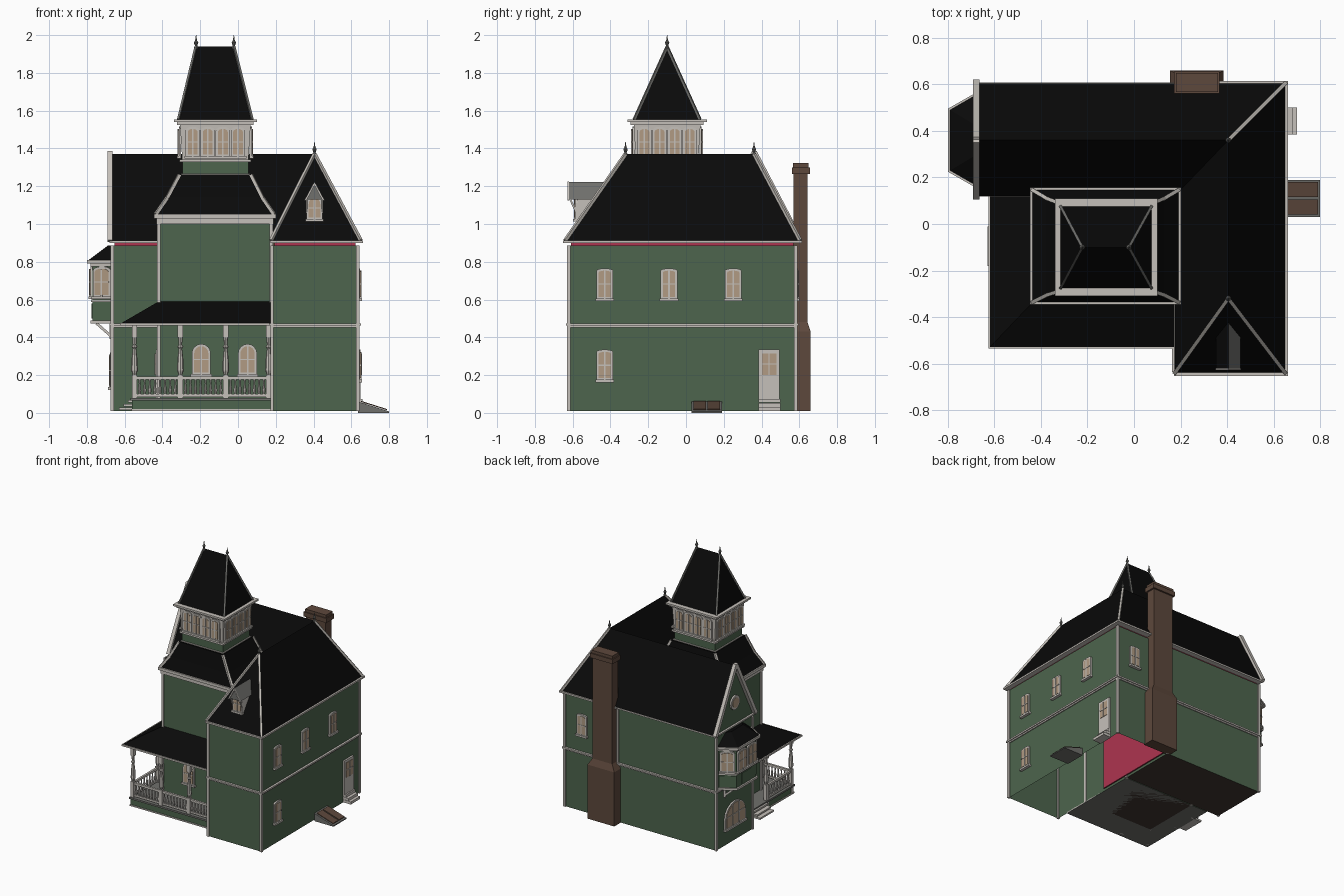
import bpy, bmesh, math
from mathutils import Matrix, Vector

if "Cube" in bpy.data.objects:
    bpy.data.objects.remove(bpy.data.objects["Cube"], do_unlink=True)

COLOURS = {
    "green": (0.075, 0.13, 0.075), "black": (0.003, 0.003, 0.003),
    "trim": (0.56, 0.53, 0.49), "grey": (0.16, 0.16, 0.15),
    "tan": (0.44, 0.33, 0.23), "brick": (0.11, 0.065, 0.045),
    "red": (0.42, 0.035, 0.08), "floor": (0.05, 0.035, 0.03),
}
MATS = {}
for key, rgb in COLOURS.items():
    m = bpy.data.materials.new(key + " paint")
    m.use_nodes = True
    m.diffuse_color = (*rgb, 1)
    bsdf = m.node_tree.nodes["Principled BSDF"]
    bsdf.inputs["Base Color"].default_value = (*rgb, 1)
    bsdf.inputs["Roughness"].default_value = 0.8
    MATS[key] = m


def rect(x0, x1, y0, y1, grow=0):
    a, b, c, d = x0 - grow, x1 + grow, y0 - grow, y1 + grow
    return [(a, c), (b, c), (b, d), (a, d)]


def ring(x, y, r, n=8):
    return [(x + r * math.cos(math.tau * i / n), y + r * math.sin(math.tau * i / n)) for i in range(n)]


def wall(p, q):
    """Frame on the wall from p to q: local x along it, local -y outwards."""
    p, q = Vector((*p, 0)), Vector((*q, 0))
    d = q - p
    return Matrix.Translation((p + q) / 2) @ Matrix.Rotation(math.atan2(d.y, d.x), 4, "Z")


def arch(w, z0, z1, rise, n=8):
    top = [(w / 2 * math.cos(math.pi * i / n), z1 - rise + rise * math.sin(math.pi * i / n)) for i in range(n + 1)]
    return [(-w / 2, z0), (w / 2, z0)] + top


class Part:
    def __init__(self, name):
        self.name, self.bm, self.mats = name, bmesh.new(), []

    def slot(self, colour):
        if colour not in self.mats:
            self.mats.append(colour)
        return self.mats.index(colour)

    def loft(self, low, high, colour, bottom=True):
        """Join two matching 3D loops into a capped solid."""
        a = [self.bm.verts.new(v) for v in low]
        b = [self.bm.verts.new(v) for v in high]
        n = len(a)
        loops = [b] + [[a[i], a[(i + 1) % n], b[(i + 1) % n], b[i]] for i in range(n)]
        if bottom:
            loops.append(a[::-1])
        for loop in loops:
            self.bm.faces.new(loop).material_index = self.slot(colour)

    def prism(self, low, z0, high, z1, colour, bottom=True):
        self.loft([(x, y, z0) for x, y in low], [(x, y, z1) for x, y in high], colour, bottom)

    def slab(self, plan, z0, z1, colour, bottom=True):
        self.prism(plan, z0, plan, z1, colour, bottom)

    def plate(self, M, pts, o0, o1, colour):
        self.loft([M @ Vector((u, -o0, v)) for u, v in pts], [M @ Vector((u, -o1, v)) for u, v in pts], colour)

    def beam(self, p, q, r, colour="trim"):
        p, q = Vector(p), Vector(q)
        R = (q - p).to_track_quat("Z", "Y")
        c = [R @ Vector((x, y, 0)) for x, y in rect(-r, r, -r, r)]
        self.loft([p + v for v in c], [q + v for v in c], colour)

    def turned(self, x, y, profile, colour="trim"):
        for (r0, z0), (r1, z1) in zip(profile, profile[1:]):
            self.prism(ring(x, y, r0), z0, ring(x, y, r1), z1, colour)

    def recolour(self, rule, colour):
        i = self.slot(colour)
        for f in self.bm.faces:
            f.normal_update()
            if rule(f):
                f.material_index = i

    def finish(self):
        bmesh.ops.remove_doubles(self.bm, verts=self.bm.verts, dist=0.00005)
        bmesh.ops.dissolve_degenerate(self.bm, edges=self.bm.edges, dist=0.00005)
        bmesh.ops.recalc_face_normals(self.bm, faces=self.bm.faces)
        mesh = bpy.data.meshes.new(self.name)
        self.bm.to_mesh(mesh)
        self.bm.free()
        for c in self.mats:
            mesh.materials.append(MATS[c])
        bpy.context.collection.objects.link(bpy.data.objects.new(self.name, mesh))


def window(part, M, u, w, z0, z1, rise=0.012, lights=2):
    M = M @ Matrix.Translation((u, 0, 0))
    part.plate(M, arch(w, z0, z1, rise), 0, 0.012, "trim")
    part.plate(M, arch(w - 0.024, z0 + 0.014, z1 - 0.012, rise * 0.8), 0.012, 0.015, "tan")
    for i in range(1, lights):
        c = (i / lights - 0.5) * (w - 0.024)
        part.plate(M, rect(c - 0.004, c + 0.004, z0, z1 - 0.012), 0.012, 0.019, "trim")
    mid = (z0 + z1) / 2
    part.plate(M, rect(-w / 2 + 0.01, w / 2 - 0.01, mid - 0.003, mid + 0.003), 0.012, 0.018, "trim")
    part.plate(M, rect(-w / 2 - 0.006, w / 2 + 0.006, z0 - 0.008, z0 + 0.006), 0, 0.022, "trim")


EAST, WEST = (0.18, 0.635, -0.62, 0.58), (-0.665, 0.18, 0.135, 0.58)
TOWER = (-0.42, 0.175, -0.32, 0.13)

# Wall blocks, with the red lining showing under the eaves
p = Part("walls")
p.slab(rect(*EAST), 0.01, 0.887, "green", bottom=False)
p.slab(rect(*WEST), 0.01, 0.887, "green")
p.slab(rect(*TOWER), 0.01, 1.03, "green")
p.recolour(lambda f: f.normal.z < -0.9, "floor")
p.finish()
p = Part("inner_lining")
for body in (EAST, WEST):
    p.slab(rect(*body, grow=-0.012), 0.88, 0.905, "red")
p.slab(rect(0.19, 0.2, -0.1, 0.57), 0.02, 0.8, "red")
p.finish()

# Corner boards and floor band
p = Part("wall_trim")
for body, top in ((EAST, 0.887), (WEST, 0.887), (TOWER, 1.03)):
    for x, y in rect(*body):
        p.slab(rect(x - 0.009, x + 0.009, y - 0.009, y + 0.009), 0.01, top, "trim")
for body in (EAST, WEST):
    p.slab(rect(*body, grow=0.016), 0.462, 0.474, "trim")
    p.slab(rect(*body, grow=0.008), 0.452, 0.462, "trim")
p.finish()

# Main roofs: hipped east wing and gabled west wing
FRONT, BACK = (0.405, -0.32), (0.405, 0.36)
p = Part("main_roof")
eave = rect(0.175, 0.65, -0.64, 0.605)
p.prism(eave, 0.91, [FRONT, FRONT, BACK, BACK], 1.37, "black")
gable = rect(-0.665, 0.405, 0.12, 0.605)
p.prism(gable, 0.91, [(-0.665, 0.36), BACK, BACK, (-0.665, 0.36)], 1.37, "black")
p.recolour(lambda f: f.normal.x < -0.95, "green")
p.finish()
p = Part("roof_trim")
p.slab(rect(0.172, 0.662, -0.652, 0.615), 0.9, 0.913, "trim")
p.slab(rect(-0.68, 0.3, 0.118, 0.608), 0.9, 0.911, "trim")
for corner, apex in ((eave[0], FRONT), (eave[1], FRONT), (eave[2], BACK)):
    p.beam((*corner, 0.912), (*apex, 1.37), 0.008)
for y in (0.118, 0.608):
    p.beam((-0.678, y, 0.91), (-0.678, 0.362, 1.38), 0.014)
west_wall = wall((-0.665, 0.58), (-0.665, 0.135))
p.plate(west_wall, [(u, z + 1.08) for u, z in ring(0, 0, 0.055, 16)], 0, 0.012, "trim")
p.plate(west_wall, [(u, z + 1.08) for u, z in ring(0, 0, 0.038, 16)], 0.012, 0.015, "tan")
p.finish()

# Tower: cornice, flared skirt roof, lantern storey and steep cap
MID, LANTERN = (-0.31, 0.07, -0.285, 0.085), (-0.295, 0.055, -0.265, 0.065)
p = Part("tower_cornice")
p.slab(rect(*TOWER, grow=0.012), 1.0, 1.03, "trim")
p.slab(rect(*TOWER, grow=0.026), 1.03, 1.052, "trim")
p.finish()
p = Part("tower_skirt_roof")
bends = [(rect(*TOWER, grow=0.016), 1.052), (rect(-0.375, 0.13, -0.305, 0.11), 1.14), (rect(*MID), 1.262)]
for (a, z0), (b, z1) in zip(bends, bends[1:]):
    p.prism(a, z0, b, z1, "black")
    for s, t in zip(a, b):
        p.beam((*s, z0), (*t, z1), 0.008)
p.finish()
p = Part("lantern")
p.slab(rect(*LANTERN), 1.25, 1.34, "green")
p.slab(rect(*LANTERN, grow=0.008), 1.256, 1.268, "trim")
p.prism(rect(*LANTERN), 1.335, rect(*LANTERN, grow=0.012), 1.53, "trim")
p.slab(rect(*LANTERN, grow=0.014), 1.328, 1.342, "trim")
p.slab(rect(*LANTERN, grow=0.028), 1.525, 1.54, "trim")
p.slab(rect(*LANTERN, grow=0.045), 1.54, 1.554, "trim")
c = rect(*LANTERN, grow=0.006)
for i in range(4):
    M = wall(c[i], c[(i + 1) % 4])
    for k in range(4):
        window(p, M, (k - 1.5) * 0.08, 0.076, 1.355, 1.515, 0.02)
p.finish()
p = Part("tower_cap_roof")
L, R = (-0.222, -0.1), (-0.022, -0.1)
base = rect(-0.315, 0.075, -0.275, 0.075)
p.prism(base, 1.553, [L, R, R, L], 1.94, "black")
for s, t in zip(base, (L, R, R, L)):
    p.beam((*s, 1.553), (*t, 1.94), 0.006, "grey")
p.finish()
p = Part("finials")
for (x, y), z in ((L, 1.93), (R, 1.93), (FRONT, 1.365), (BACK, 1.365)):
    p.turned(x, y, [(0.012, z), (0.006, z + 0.015), (0.012, z + 0.03), (0.005, z + 0.042), (0.001, z + 0.07)], "grey")
p.finish()

# Dormer on the front hip
p = Part("dormer")
M = wall((0.355, -0.575), (0.455, -0.575))
p.plate(M, rect(-0.04, 0.04, 1.015, 1.15), -0.09, 0, "trim")
p.plate(M, [(-0.052, 1.13), (0.052, 1.13), (0, 1.222)], -0.17, 0.045, "grey")
p.recolour(lambda f: abs(f.normal.x) > 0.5 and f.calc_center_median().z > 1.15 and f.calc_center_median().x < 0.405, "black")
for s in (-1, 1):
    p.plate(M, [(s * 0.054, 1.125), (s * 0.042, 1.125), (0, 1.205), (0, 1.225)], 0.045, 0.053, "trim")
    p.beam((0.405 + s * 0.04, -0.58, 1.06), (0.405 + s * 0.04, -0.615, 1.135), 0.005)
window(p, M, 0, 0.085, 1.02, 1.15, 0.04)
p.finish()

# Windows and doors
p = Part("windows")
east_wall = wall((0.635, -0.62), (0.635, 0.58))
for y, z in ((-0.43, 0.6), (-0.09, 0.6), (0.25, 0.6), (-0.43, 0.17)):
    window(p, east_wall, y + 0.02, 0.088, z, z + 0.165)
window(p, wall((0.49, 0.58), (0.48, 0.58)), 0, 0.088, 0.6, 0.765)
for x in (-0.195, 0.05):
    window(p, wall((x, -0.32), (x + 0.001, -0.32)), 0, 0.1, 0.2, 0.365, 0.05)
window(p, west_wall, 0, 0.25, 0.13, 0.32, 0.11, 3)
p.finish()
p = Part("doors")
for M, u in ((east_wall, 0.46), (wall((-0.42, 0.13), (-0.42, -0.32)), 0)):
    p.plate(M, rect(u - 0.056, u + 0.056, 0.07, 0.335), 0, 0.014, "trim")
    p.plate(M, rect(u - 0.038, u + 0.038, 0.2, 0.315), 0.014, 0.017, "tan")
    p.plate(M, rect(u - 0.003, u + 0.003, 0.2, 0.315), 0.017, 0.021, "trim")
    p.plate(M, rect(u - 0.038, u + 0.038, 0.255, 0.261), 0.017, 0.021, "trim")
p.finish()
p = Part("side_steps")
for i in range(3):
    p.slab(rect(0.63, 0.7 - i * 0.02, 0.385, 0.5), 0.01 + i * 0.022, 0.03 + i * 0.022, "trim")
p.finish()

# Sloping cellar hatch
p = Part("cellar_hatch")
side = wall((0.72, 0.03), (0.73, 0.03))
p.plate(side, [(-0.09, 0.0), (0.075, 0.0), (0.075, 0.008), (-0.09, 0.06)], -0.16, 0, "grey")
for y in (0.04, 0.115):
    p.loft([(x, yy, z) for x, z in ((0.65, 0.058), (0.79, 0.014)) for yy in ((y, y + 0.065) if x < 0.7 else (y + 0.065, y))],
           [(x, yy, z + 0.006) for x, z in ((0.65, 0.058), (0.79, 0.014)) for yy in ((y, y + 0.065) if x < 0.7 else (y + 0.065, y))], "brick")
p.finish()

# Chimney
p = Part("chimney")
foot, shaft = rect(0.155, 0.385, 0.57, 0.66), rect(0.185, 0.355, 0.57, 0.643)
p.slab(foot, 0.01, 0.43, "brick")
p.prism(foot, 0.43, shaft, 0.48, "brick")
p.slab(shaft, 0.48, 1.29, "brick")
p.slab(rect(0.172, 0.368, 0.56, 0.656), 1.265, 1.3, "brick")
p.slab(rect(0.18, 0.36, 0.567, 0.648), 1.3, 1.322, "brick")
p.finish()

# Bay window on the west side
def bay(e):
    return [(-0.66, 0.545 + e), (-0.77 - e, 0.48 + e / 2), (-0.77 - e, 0.24 - e / 2), (-0.66, 0.175 - e)]


p = Part("bay_window")
p.slab(bay(0), 0.48, 0.79, "green")
for e, z0, z1 in ((0.012, 0.472, 0.488), (0.008, 0.588, 0.6), (0.012, 0.775, 0.792), (0.03, 0.792, 0.81)):
    p.slab(bay(e), z0, z1, "trim")
p.prism(bay(0.02), 0.81, [(-0.66, 0.47), (-0.69, 0.43), (-0.69, 0.29), (-0.66, 0.25)], 0.885, "black")
corners = bay(0)
for a, b in zip(corners, corners[1:]):
    M = wall(a, b)
    p.plate(M, rect(-0.058, 0.058, 0.5, 0.58), 0, 0.005, "green")
    for u in ((-0.06, 0.06) if a[0] == b[0] else (0,)):
        window(p, M, u, 0.108, 0.61, 0.775, 0.02)
for y in (0.24, 0.48):
    p.beam((-0.665, y, 0.4), (-0.75, y, 0.475), 0.007)
    p.beam((-0.672, y, 0.39), (-0.672, y, 0.475), 0.007)
p.finish()

# Porch: floor, hipped roof, turned posts and railings
p = Part("porch_base")
p.slab(rect(-0.56, 0.18, -0.52, 0.13), 0.01, 0.065, "green")
p.slab(rect(-0.568, 0.18, -0.528, 0.13), 0.065, 0.078, "grey")
p.slab(rect(-0.565, 0.18, -0.525, 0.13), 0.01, 0.02, "trim")
p.recolour(lambda f: f.normal.z < -0.9, "grey")
for i in range(3):
    p.slab(rect(-0.63 + i * 0.024, -0.55, -0.18, -0.01), 0.015 + i * 0.02, 0.028 + i * 0.02, "trim")
p.finish()
p = Part("porch_roof")
p.prism(rect(-0.62, 0.178, -0.53, 0.13), 0.474, rect(-0.42, 0.178, -0.32, 0.13), 0.59, "black")
p.slab(rect(-0.625, 0.178, -0.535, 0.13), 0.462, 0.475, "trim")
p.finish()
p = Part("porch_posts")
posts = [(x, -0.505) for x in (-0.548, -0.305, -0.065, 0.162)] + [(-0.548, y) for y in (-0.2, 0.0)]
for x, y in posts:
    p.slab(rect(x, x, y, y, grow=0.014), 0.01, 0.2, "trim")
    p.turned(x, y, [(0.009, 0.2), (0.018, 0.225), (0.015, 0.29), (0.009, 0.34), (0.016, 0.35), (0.009, 0.36), (0.012, 0.4)])
    p.slab(rect(x, x, y, y, grow=0.014), 0.4, 0.463, "trim")
p.finish()
p = Part("porch_railing")
for a, b in ((0, 1), (1, 2), (2, 3), (0, 4)):
    s, t = Vector(posts[a]), Vector(posts[b])
    p.beam((*s, 0.185), (*t, 0.185), 0.008)
    p.beam((*s, 0.092), (*t, 0.092), 0.007)
    for i in range(1, 9):
        x, y = s.lerp(t, i / 9)
        p.turned(x, y, [(0.005, 0.09), (0.009, 0.12), (0.004, 0.155), (0.007, 0.185)])
p.finish()
